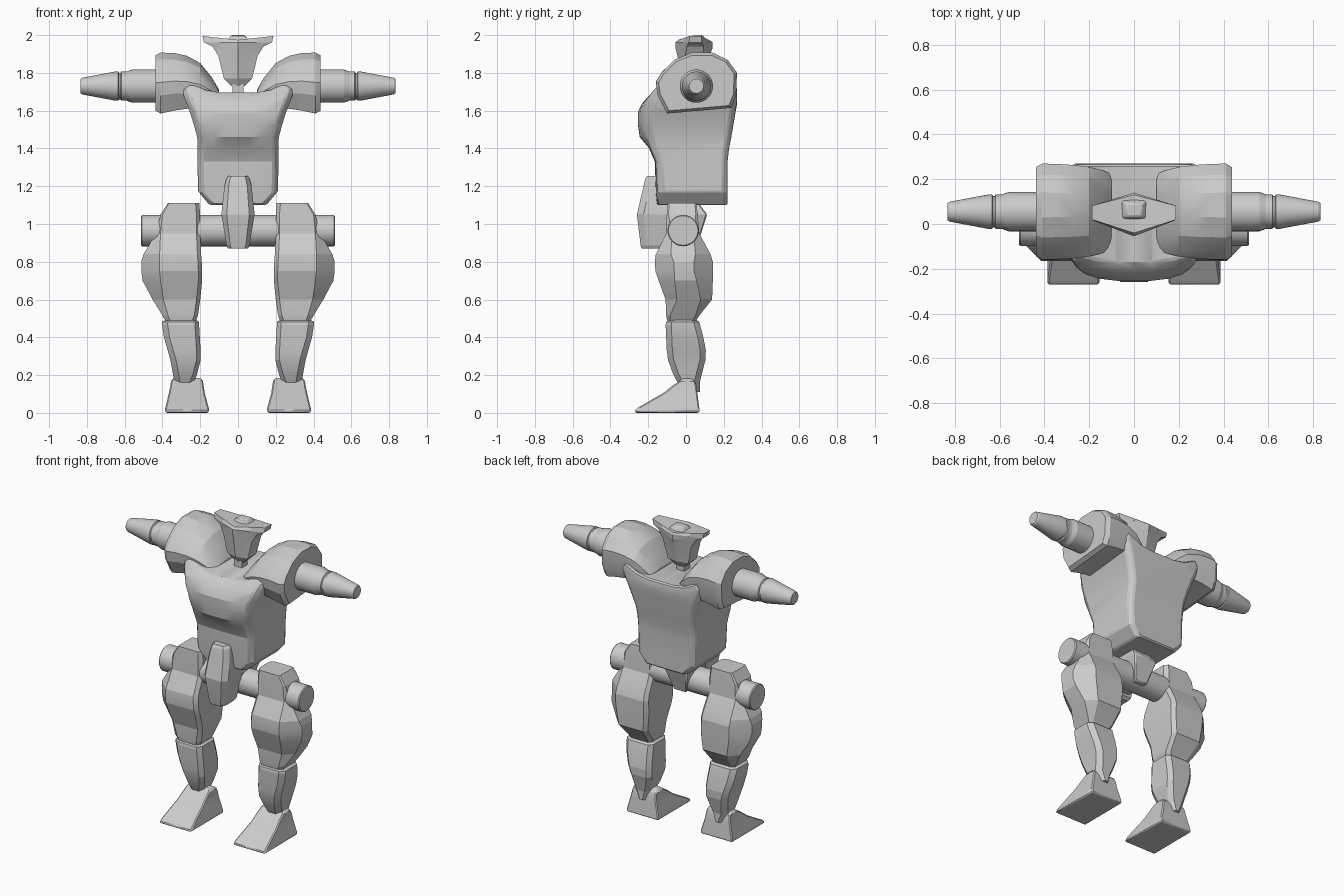
import bpy, bmesh, math

grey = bpy.data.materials.new("grey")
grey.diffuse_color = (0.6, 0.6, 0.6, 1)


def finish(bm, name, bevel=0.0, angle=15, mirror=False):
    """Turn a bmesh into a shaded object, optionally bevelled and mirrored in x."""
    bmesh.ops.recalc_face_normals(bm, faces=bm.faces)
    me = bpy.data.meshes.new(name)
    bm.to_mesh(me)
    bm.free()
    me.materials.append(grey)
    ob = bpy.data.objects.new(name, me)
    bpy.context.collection.objects.link(ob)
    bpy.ops.object.select_all(action='DESELECT')
    ob.select_set(True)
    bpy.context.view_layer.objects.active = ob
    bpy.ops.object.shade_smooth_by_angle(angle=math.radians(angle))
    if bevel:
        b = ob.modifiers.new("Bevel", 'BEVEL')
        b.width, b.segments, b.limit_method = bevel, 1, 'ANGLE'
        b.angle_limit = math.radians(38)
    if mirror:
        ob.modifiers.new("Mirror", 'MIRROR')
    return ob


def loft(name, rings, strip=False, **kw):
    """Skin a list of equal-length rings; strip=True caps with quads front to back."""
    bm = bmesh.new()
    vs = [[bm.verts.new(p) for p in r] for r in rings]
    n = len(vs[0])
    for a, b in zip(vs, vs[1:]):
        for i in range(n):
            bm.faces.new((a[i], a[(i + 1) % n], b[(i + 1) % n], b[i]))
    for r in (vs[0], vs[-1]):
        if strip:
            for i in range(n // 2 - 1):
                bm.faces.new((r[i], r[i + 1], r[n - 2 - i], r[n - 1 - i]))
        else:
            bm.faces.new(r)
    return finish(bm, name, **kw)


def rod(name, stations, y, z, sides=32, **kw):
    """Turned part along x from (x, radius) stations."""
    t = [2 * math.pi * i / sides for i in range(sides)]
    return loft(name, [[(x, y + r * math.cos(a), z + r * math.sin(a)) for a in t]
                       for x, r in stations], angle=20, **kw)


def box_ring(x0, x1, y0, y1, z):
    return [(x0, y0, z), (x1, y0, z), (x1, y1, z), (x0, y1, z)]


# Torso: shield outline with bulging chest, top edge dips at the neck
us = [-1, -0.88, -0.6, -0.3, 0, 0.3, 0.6, 0.88, 1]
rows = [  # z, half width, front y, back y, neck dip
    (1.10, .150, -.155, .22, 0), (1.17, .212, -.16, .22, 0), (1.33, .214, -.165, .22, 0),
    (1.40, .214, -.195, .228, 0), (1.46, .216, -.245, .24, 0), (1.53, .235, -.255, .252, 0),
    (1.60, .258, -.255, .262, .01), (1.67, .285, -.235, .27, .035), (1.72, .302, -.205, .27, .05),
    (1.765, .285, -.17, .265, .07)]
rings = []
for z, w, yf, yb, dip in rows:
    bulge = 0.05 if z > 1.45 else 0.012
    zz = [z - dip * min(1, (1 - abs(u)) / 0.5) for u in us]
    front = [(u * w, yf + (0.028 if abs(u) == 1 else 0) + bulge * abs(u) ** 3, h) for u, h in zip(us, zz)]
    back = [(u * w, yb - (0.025 if abs(u) == 1 else 0), h) for u, h in zip(us, zz)]
    rings.append(front + back[::-1])
loft("torso", rings, strip=True, bevel=0.008, angle=20)

# Shoulder pads: side outline swept inwards, top sinking to the neck
side = [(-.16, 1.75), (-.15, 1.68), (-.10, 1.585), (.24, 1.615), (.265, 1.68), (.27, 1.80),
        (.22, 1.87), (.14, 1.907), (.03, 1.907), (-.06, 1.87), (-.13, 1.80)]
rings = []
for x, sy, sz, zb in [(.437, .93, .91, 1.60), (.41, 1, 1, 1.585), (.34, .99, .95, 1.60), (.27, .97, .87, 1.61),
                      (.20, .93, .72, 1.62), (.14, .86, .46, 1.63), (.10, .78, .22, 1.64)]:
    rings.append([(x, .055 + (y - .055) * sy, zb + (z - 1.585) * sz) for y, z in side])
loft("shoulder_pad", rings, angle=20, mirror=True)

# Arms and hip axle
rod("arm", [(.40, .088), (.56, .088), (.59, .077), (.618, .077), (.622, .07), (.63, .07),
            (.634, .077), (.65, .077), (.825, .044), (.833, .038)], .055, 1.73, mirror=True)
rod("hip_axle", [(-.513, .078), (-.507, .083), (.507, .083), (.513, .078)], -.015, .965)

# Head: tapered jaw with a flared helmet brim, dipped along the middle
hu = [-1, -0.55, 0, 0.55, 1]
rings = []
for z, w, yf, yb, pinch, lift in [
        (1.73, .035, .0, .075, .01, 0), (1.77, .075, -.025, .10, .02, 0), (1.89, .104, -.045, .125, .04, 0),
        (1.93, .135, -.055, .14, .06, .01), (1.962, .18, -.055, .14, .07, 0), (1.995, .188, -.04, .13, .06, 0)]:
    top = z > 1.98
    front = [(u * w, yf + pinch * abs(u), z - (.02 * (1 - abs(u)) if top else -lift * abs(u))) for u in hu]
    back = [(u * w, yb - pinch * abs(u) * .8, z - (.025 * (1 - abs(u)) if top else -lift * abs(u))) for u in hu]
    rings.append(front + back[::-1])
loft("head", rings, strip=True, angle=12)
loft("head_crest", [box_ring(-.075, .075, .01, .12, 1.95), box_ring(-.035, .035, .035, .09, 2.0)], bevel=.006)
loft("neck", [box_ring(-.028, .028, .0, .06, 1.6), box_ring(-.028, .028, .0, .06, 1.76)])

# Groin plate with a stem reaching back under the torso
loft("groin_plate", [[(-w, yb, z), (-w, yf + .035, z), (-w * .68, yf, z), (w * .68, yf, z),
                      (w, yf + .035, z), (w, yb, z)]
                     for z, w, yf, yb in [(.87, .052, -.235, -.12), (.885, .06, -.24, -.10), (1.05, .088, -.26, -.08),
                                          (1.20, .072, -.225, -.11), (1.24, .062, -.215, -.12),
                                          (1.255, .05, -.205, -.14)]])
loft("groin_stem", [box_ring(-.045, .045, -.15, .065, .90), box_ring(-.055, .055, -.15, .075, .935),
                    box_ring(-.085, .085, -.15, .112, 1.05), box_ring(-.06, .06, -.1, .06, 1.12)], bevel=.006)

# Thighs: chamfered loft, bulging outwards
rings = []
for z, xi, xf, xo, yf, yb, c in [
        (.49, .222, .36, .385, -.10, .055, .02), (.515, .212, .37, .40, -.105, .07, .02),
        (.60, .20, .395, .452, -.108, .138, .06), (.70, .19, .41, .505, -.145, .142, .085),
        (.75, .19, .415, .512, -.162, .142, .10), (.80, .192, .415, .512, -.165, .142, .10),
        (.84, .195, .415, .50, -.16, .13, .08), (.95, .20, .41, .435, -.105, .07, .03),
        (1.05, .20, .40, .41, -.102, .062, .01), (1.11, .205, .365, .372, -.098, .055, .008)]:
    rings.append([(xi, yf + .025, z), (xi + .02, yf, z), (xf, yf, z), (xo, yf + c, z),
                  (xo, yb - c, z), (xf, yb, z), (xi + .02, yb, z), (xi, yb - .025, z)])
loft("thigh", rings, angle=12, mirror=True)

# Shins: chamfered, leaning in towards the ankle
rings = []
for z, x0, x1, yf, yb in [
        (.11, .245, .315, -.02, .075), (.17, .23, .338, -.05, .075), (.21, .215, .345, -.07, .085),
        (.28, .198, .358, -.095, .103), (.33, .198, .372, -.102, .105), (.40, .202, .392, -.105, .092),
        (.465, .206, .402, -.108, .075), (.482, .206, .402, -.105, .07), (.495, .225, .38, -.08, .05)]:
    rings.append([(x0, yf + .03, z), (x0 + .022, yf, z), (x1 - .03, yf, z), (x1, yf + .03, z),
                  (x1, yb - .03, z), (x1 - .03, yb, z), (x0 + .022, yb, z), (x0, yb - .03, z)])
loft("shin", rings, angle=12, mirror=True)

# Feet: wedge toes rising to the ankle
loft("foot", [box_ring(*r) for r in [
    (.16, .382, -.268, .066, 0), (.152, .388, -.272, .072, .012), (.156, .384, -.25, .07, .03),
    (.176, .366, -.12, .06, .105), (.182, .358, -.07, .055, .145), (.186, .354, -.03, .045, .172),
    (.20, .34, -.012, .02, .185)]], bevel=.008, mirror=True)
